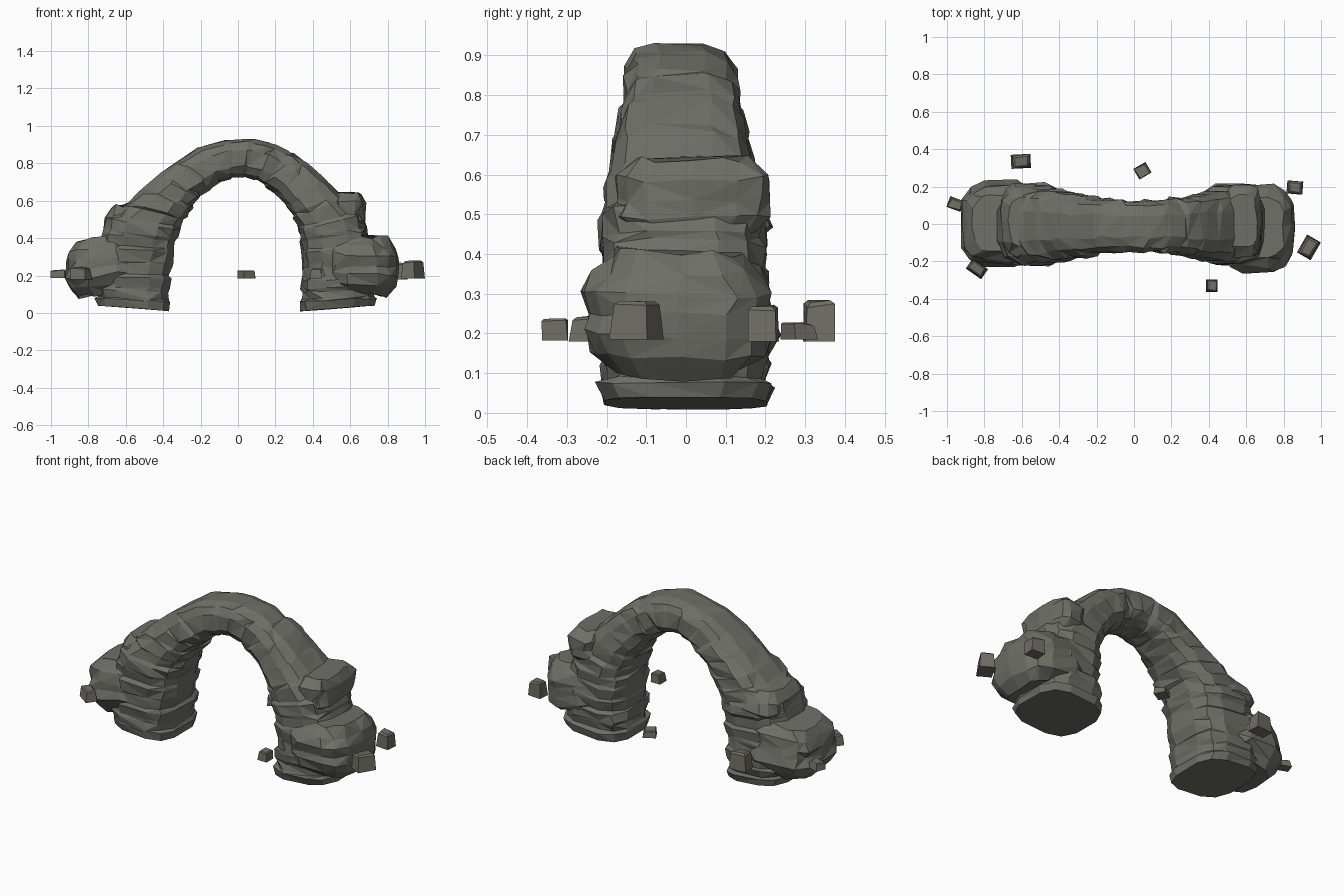
import bpy, bmesh, math, random
from mathutils import Vector, Matrix

if "Cube" in bpy.data.objects:
    bpy.data.objects.remove(bpy.data.objects["Cube"])

random.seed(7)

def material(name, rgb):
    m = bpy.data.materials.new(name)
    m.diffuse_color = (*rgb, 1)
    m.use_nodes = True
    m.node_tree.nodes["Principled BSDF"].inputs["Base Color"].default_value = m.diffuse_color
    return m

ROCK = material("grey_rock", (0.155, 0.16, 0.135))
LOOSE = material("loose_rock", (0.16, 0.158, 0.132))

def finish(bm, name, mat):
    bmesh.ops.recalc_face_normals(bm, faces=bm.faces)
    me = bpy.data.meshes.new(name)
    bm.to_mesh(me)
    bm.free()
    me.materials.append(mat)
    ob = bpy.data.objects.new(name, me)
    bpy.context.collection.objects.link(ob)
    return ob

def spow(v, p):
    return math.copysign(abs(v) ** p, v)

def jit(a):
    return Vector([random.uniform(-a, a) for _ in range(3)])

def loft(bm, rings):
    for a, b in zip(rings, rings[1:]):
        n = len(a)
        for i in range(n):
            q = [a[i], a[(i + 1) % n], b[(i + 1) % n], b[i]]
            # split the quads so that the facets look chipped
            if random.random() < 0.6:
                bm.faces.new(q[:3])
                bm.faces.new([q[0], q[2], q[3]])
            else:
                bm.faces.new([q[0], q[1], q[3]])
                bm.faces.new(q[1:])
    bm.faces.new(rings[0])
    bm.faces.new(rings[-1])

# Arch stations: inner x, inner z, outer x, outer z, half depth
ARCH = [(-.365, .01, -.75, .04, .21), (-.368, .1, -.76, .115, .215),
        (-.355, .22, -.77, .23, .215), (-.338, .34, -.745, .365, .212),
        (-.315, .44, -.71, .50, .205), (-.265, .535, -.565, .615, .19),
        (-.19, .63, -.41, .75, .168), (-.1, .7, -.215, .885, .147),
        (0, .728, .01, .945, .138), (.1, .71, .21, .9, .142),
        (.2, .637, .365, .81, .16), (.28, .54, .52, .665, .185),
        (.325, .43, .675, .51, .205), (.338, .33, .71, .365, .21),
        (.345, .2, .73, .22, .212), (.338, .1, .735, .115, .212),
        (.33, .008, .735, .04, .208)]

def station(t):
    t = max(0, min(.99999, t)) * (len(ARCH) - 1)
    i = int(t)
    return [a + (b - a) * (t - i) for a, b in zip(ARCH[i], ARCH[i + 1])]

def build_arch(sides=12, layers=27):
    bm = bmesh.new()
    rings = []
    for k in range(layers):
        u = k / layers
        crown = math.sin(math.pi * u)                 # 0 at the feet, 1 at the top
        out = random.uniform(.01, .05) if k % 2 == 0 else random.uniform(-.05, -.01)
        s = 1 + out * (1.1 - .85 * crown)
        for f in (.1, .84):
            end = (k == 0 and f < .5) or (k == layers - 1 and f > .5)
            t = (0 if k == 0 else 1) if end else (k + f) / layers
            xi, zi, xo, zo, hw = station(t)
            inn, outr = Vector((xi, 0, zi)), Vector((xo, 0, zo))
            c, r = (inn + outr) / 2, (outr - inn) / 2
            # ledges overhang: the upper edge of each layer juts further
            g = 1 if end else s * (1 + (.018 if (f > .5) == (u < .5) else -.012) * (1 - .7 * crown))
            ring = []
            for i in range(sides):
                a = 2 * math.pi * (i + .5) / sides
                p = c + r * spow(math.cos(a), .66) * g
                p += Vector((0, hw * spow(math.sin(a), .66) * g, 0))
                p.y -= .012 * crown
                j = jit(.003 if end else .01)
                j.z *= .5
                p += j
                p.z = max(p.z, 0)
                ring.append(bm.verts.new(p))
            rings.append(ring)
    loft(bm, rings)
    finish(bm, "rock_arch", ROCK)

def build_boulder(name, centre, half, layers, sides=14, tilt=0, wob=.013):
    """Blocky layered boulder made from stacked rounded rings."""
    bm = bmesh.new()
    rings = []
    for k in range(layers + 1):
        v = -1 + 2 * k / layers
        w = max(.7, (1 - abs(v) ** 4) ** .5) * random.uniform(.95, 1.03)
        ring = []
        for i in range(sides):
            a = 2 * math.pi * i / sides
            x = half[0] * w * spow(math.cos(a), .65)
            p = Vector((x, half[1] * w * spow(math.sin(a), .65), half[2] * v + tilt * x))
            ring.append(bm.verts.new(p + Vector(centre) + jit(wob)))
        rings.append(ring)
    loft(bm, rings)
    finish(bm, name, ROCK)

build_arch()
# Bulging side boulders and the ledges above them
build_boulder("left_boulder", (-.72, 0, .25), (.21, .225, .15), 6, tilt=.1)
build_boulder("right_boulder", (.66, -.02, .255), (.205, .235, .155), 6, tilt=-.06)
build_boulder("left_ledge", (-.59, .01, .49), (.12, .2, .085), 3, wob=.01)
build_boulder("right_ledge", (.58, .015, .54), (.105, .205, .10), 4, wob=.01)

# Loose stones: x, y, bottom z, width, depth, height, turn in degrees
STONES = [(-.955, .107, .187, .08, .06, .042, -20), (-.605, .335, .18, .105, .075, .1, 3),
          (-.84, -.24, .18, .10, .065, .065, -35), (.045, .285, .185, .075, .065, .04, 30),
          (.86, .195, .18, .085, .07, .09, -5), (.935, -.125, .185, .11, .085, .095, 60),
          (.415, -.33, .182, .062, .065, .052, 0)]
for n, (x, y, z, w, d, h, turn) in enumerate(STONES):
    bm = bmesh.new()
    bmesh.ops.create_cube(bm, size=1)
    for v in bm.verts:
        top = v.co.z > 0
        k = .86 if top else 1
        v.co = Vector((v.co.x * w * k, v.co.y * d * k, (v.co.z + .5) * h))
        if top:
            v.co += jit(.006)
    bmesh.ops.bevel(bm, geom=[e for e in bm.edges if min(v.co.z for v in e.verts) > h * .5],
                    offset=h * .1, segments=1, affect='EDGES')
    bmesh.ops.transform(bm, verts=bm.verts, matrix=Matrix.Translation((x, y, z))
                        @ Matrix.Rotation(math.radians(turn), 4, 'Z'))
    finish(bm, f"loose_stone_{n + 1}", LOOSE)
